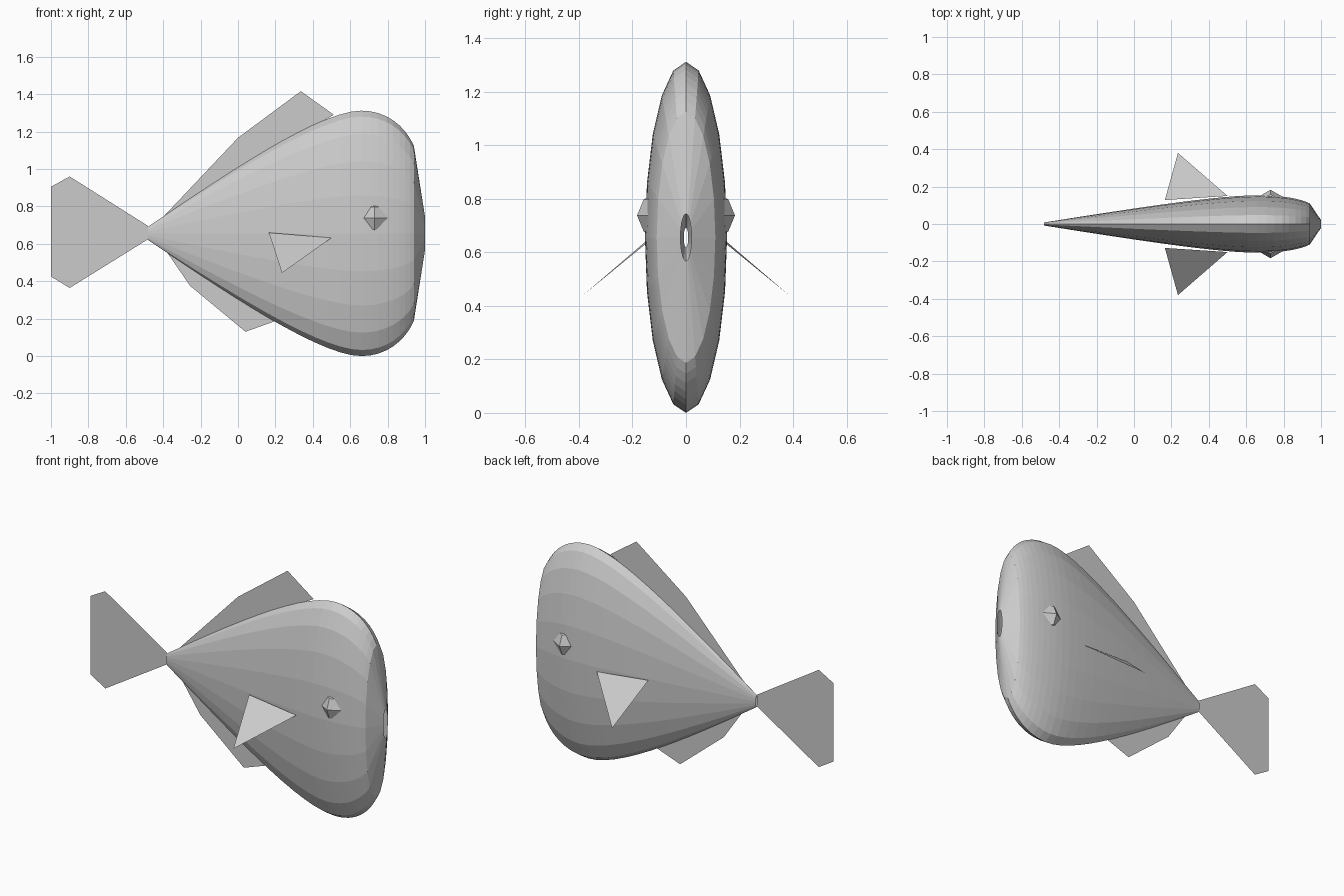
import bpy, bmesh
from math import sin, cos, tau
from mathutils import Vector
from mathutils.geometry import interpolate_bezier

cube = bpy.data.objects.get("Cube")
if cube:
    bpy.data.objects.remove(cube, do_unlink=True)

grey = bpy.data.materials.new("plain grey")
grey.use_nodes = True
grey.diffuse_color = (0.6, 0.6, 0.6, 1)
grey.node_tree.nodes["Principled BSDF"].inputs["Base Color"].default_value = grey.diffuse_color

MID_Z = 0.656      # height of the body axis
FLATNESS = 0.234   # body width relative to its height
SIDES = 20


def add_object(name, bm):
    mesh = bpy.data.meshes.new(name)
    bm.to_mesh(mesh)
    bm.free()
    mesh.materials.append(grey)
    obj = bpy.data.objects.new(name, mesh)
    bpy.context.collection.objects.link(obj)
    return obj


def curve(points, count):
    return interpolate_bezier(*[Vector((x, r, 0)) for x, r in points], count)


def fin(name, points):
    bm = bmesh.new()
    face = bm.faces.new([bm.verts.new(p) for p in points])
    bmesh.ops.triangulate(bm, faces=[face])
    return add_object(name, bm)


# Body: flattened oval rings along x, open at the mouth and the tail
profile = [Vector((-0.48, 0.036, 0))]
profile += curve([(-0.4, 0.09), (0, 0.36), (0.45, 0.656), (0.66, 0.656)], 14)
profile += curve([(0.66, 0.656), (0.79, 0.656), (0.89, 0.58), (0.94, 0.469)], 9)[1:]
profile.append(Vector((1.0, 0.088, 0)))
bm = bmesh.new()
rings = []
for x, r, _ in profile:
    angles = [tau * i / SIDES for i in range(SIDES)]
    rings.append([bm.verts.new((x, FLATNESS * r * sin(a), MID_Z + r * cos(a))) for a in angles])
for a, b in zip(rings, rings[1:]):
    for i in range(SIDES):
        j = (i + 1) % SIDES
        bm.faces.new((a[i], a[j], b[j], b[i]))
bmesh.ops.recalc_face_normals(bm, faces=bm.faces)
add_object("body", bm)

# Fins lying in the middle plane
flat_fins = {
    "tail_fin": [(-0.48, 0.695), (-0.9, 0.96), (-1, 0.905), (-0.8, 0.697),
                 (-0.8, 0.626), (-1, 0.425), (-0.9, 0.364), (-0.48, 0.625)],
    "dorsal_fin": [(-0.4, 0.744), (0, 1.167), (0.336, 1.416), (0.512, 1.29),
                   (0.2, 1.11), (0, 0.99)],
    "belly_fin": [(-0.39, 0.57), (-0.256, 0.375), (0.04, 0.13), (0.2, 0.187), (0, 0.32)],
}
for name, outline in flat_fins.items():
    fin(name, [(x, 0, z) for x, z in outline])

# Side fins and eyes, one of each per side
for side, s in (("front", -1), ("back", 1)):
    fin(side + "_side_fin", [(0.165, s * 0.128, 0.66), (0.5, s * 0.15, 0.632),
                             (0.235, s * 0.38, 0.444)])
    bm = bmesh.new()
    bmesh.ops.create_uvsphere(bm, u_segments=6, v_segments=4, radius=0.085)
    eye = add_object(side + "_eye", bm)
    eye.location = (0.73, s * 0.098, 0.738)
